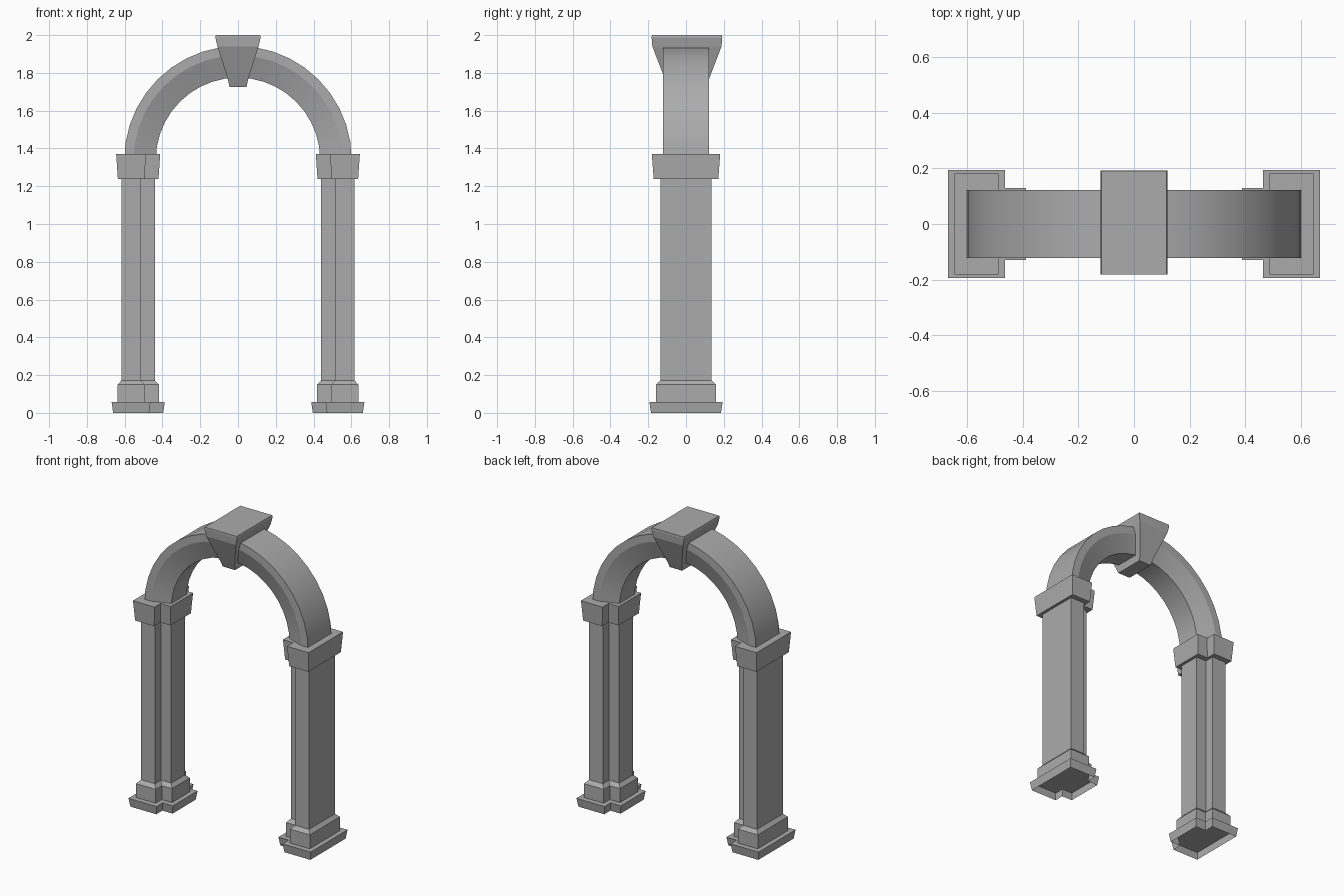
import bpy, bmesh, math

if "Cube" in bpy.data.objects:
    bpy.data.objects.remove(bpy.data.objects["Cube"])

# One dark grey stone for every part
stone = bpy.data.materials.new("stone")
stone.diffuse_color = (.41, .41, .41, 1)
stone.use_nodes = True
stone.node_tree.nodes["Principled BSDF"].inputs["Base Color"].default_value = stone.diffuse_color


def make(name, rings, cap_start=True, cap_end=True, mirror=False):
    """Loft a list of equal-length vertex rings into one object."""
    bm = bmesh.new()
    loops = [[bm.verts.new(p) for p in ring] for ring in rings]
    n = len(loops[0])
    for a, b in zip(loops, loops[1:]):
        for i in range(n):
            j = (i + 1) % n
            bm.faces.new((a[i], a[j], b[j], b[i]))
    if cap_start:
        bm.faces.new(loops[0][::-1])
    if cap_end:
        bm.faces.new(loops[-1])
    bmesh.ops.recalc_face_normals(bm, faces=bm.faces)
    me = bpy.data.meshes.new(name)
    bm.to_mesh(me)
    bm.free()
    me.materials.append(stone)
    ob = bpy.data.objects.new(name, me)
    bpy.context.collection.objects.link(ob)
    if mirror:
        ob.modifiers.new("Mirror", 'MIRROR').use_mirror_merge = False
    return ob


def pier_section(z, dx, dy):
    """T-shaped pier outline, grown by dx and dy."""
    inner, step, outer = 0.44 - dx, 0.515 - dx, 0.617 + dx
    narrow, wide = 0.072 + dy, 0.136 + dy
    half = [(inner, narrow), (step, narrow), (step, wide), (outer, wide)]
    pts = half + [(x, -y) for x, y in reversed(half)]
    return [(x, y, z) for x, y in pts]


def pier_part(name, levels, **kw):
    make(name, [pier_section(*lv) for lv in levels], mirror=True, **kw)


# Piers: plinth (open underneath), shaft with moulded base, capital
pier_part("plinth", [(0, .044, .049), (.057, .052, .058)], cap_start=False)
pier_part("shaft", [(.057, .021, .022), (.149, .021, .022),
                    (.172, 0, 0), (1.24, 0, 0)])
pier_part("capital", [(1.237, .019, .035), (1.37, .028, .045)])

# Arch: chamfered section swept round a half circle
SEGMENTS, CENTRE_Z = 20, 1.34
profile = [(.435, -.08), (.553, -.123), (.602, -.123),
           (.602, .123), (.553, .123), (.435, .08)]
rings = []
for i in range(SEGMENTS + 1):
    a = math.pi * i / SEGMENTS
    rings.append([(r * math.cos(a), y, CENTRE_Z + r * math.sin(a))
                  for r, y in profile])
arch = make("arch", rings)
bpy.ops.object.select_all(action='DESELECT')
arch.select_set(True)
bpy.context.view_layer.objects.active = arch
bpy.ops.object.shade_smooth_by_angle(angle=math.radians(15))

# Keystone: tapered block with a softened top edge
levels = [(1.725, .045, .10), (1.765, .053, .116), (1.94, .109, .183),
          (1.988, .12, .187), (2.0, .117, .186)]
make("keystone", [[(sx * hx, .005 + sy * hy, z)
                   for sx, sy in ((-1, -1), (1, -1), (1, 1), (-1, 1))]
                  for z, hx, hy in levels])
